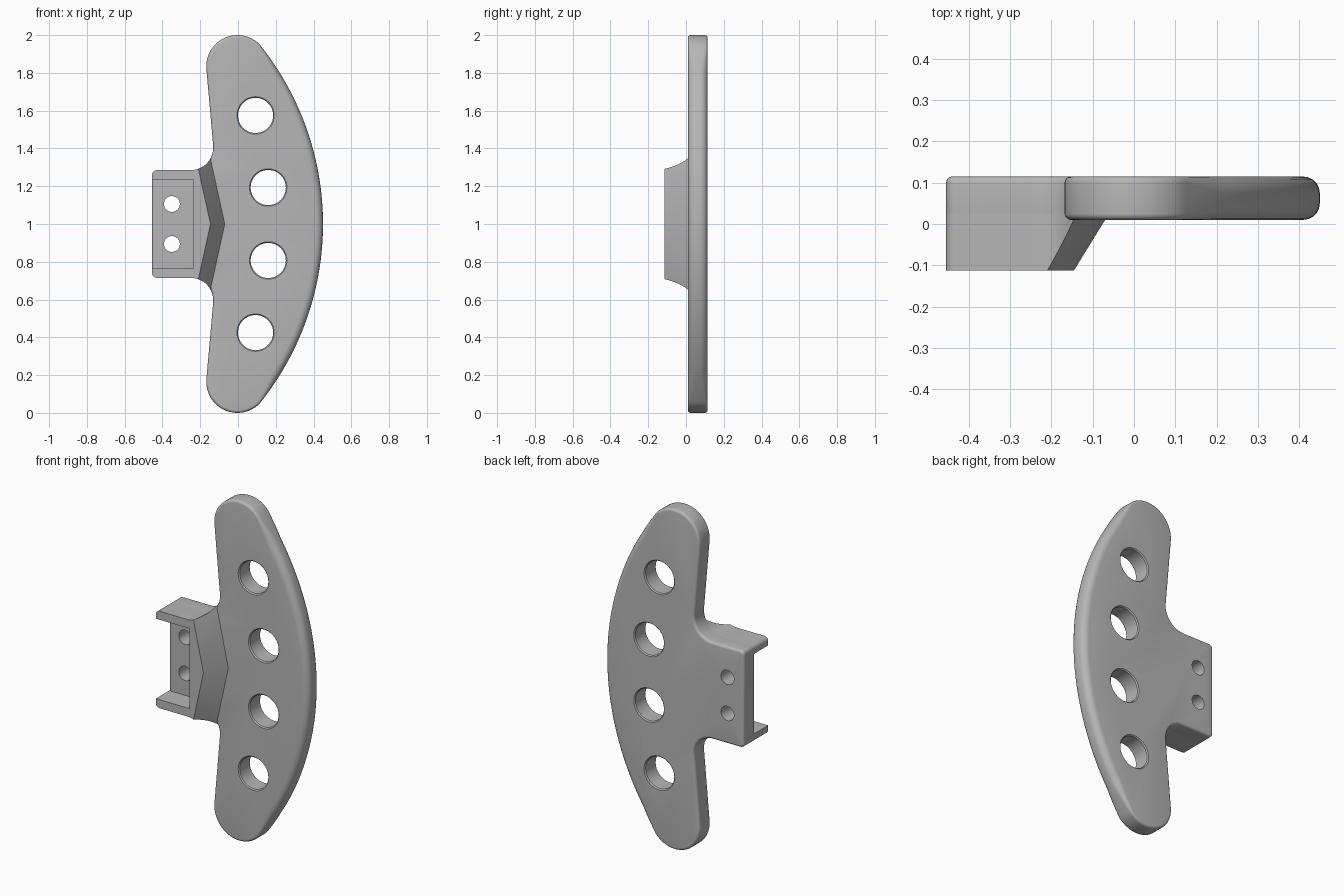
import bpy, bmesh
from math import cos, sin, radians, pi
from mathutils import Vector

if "Cube" in bpy.data.objects:
    bpy.data.objects.remove(bpy.data.objects["Cube"])

FRONT, BACK, BRACKET_FRONT = 0.01, 0.115, -0.113
MID = 1.0            # height of the mirror plane
EDGE, RIM = 0.015, 0.04   # small edge rounding, larger rounding on the outer arc

grey = bpy.data.materials.new("grey plastic")
grey.use_nodes = True
grey.diffuse_color = (0.47, 0.47, 0.47, 1)
grey.node_tree.nodes["Principled BSDF"].inputs["Base Color"].default_value = grey.diffuse_color


def arc(cx, cz, r, start, end, n):
    angles = [radians(start + (end - start) * i / n) for i in range(n + 1)]
    return [(cx + r * cos(a), cz + r * sin(a)) for a in angles]


def mirrored(points):
    return [(x, -z) for x, z in reversed(points)]


def finish(name, bm):
    bmesh.ops.recalc_face_normals(bm, faces=bm.faces)
    mesh = bpy.data.meshes.new(name)
    bm.to_mesh(mesh)
    bm.free()
    mesh.materials.append(grey)
    obj = bpy.data.objects.new(name, mesh)
    bpy.context.collection.objects.link(obj)
    return obj


def loft(rings):
    """Skin closed rings of 3D points and cap both ends."""
    bm = bmesh.new()
    loops = [[bm.verts.new(p) for p in ring] for ring in rings]
    n = len(loops[0])
    for a, b in zip(loops, loops[1:]):
        for i in range(n):
            j = (i + 1) % n
            bm.faces.new((a[i], a[j], b[j], b[i]))
    bm.faces.new(loops[0])
    bm.faces.new(loops[-1])
    return bm


def hole_cutter(x, z, sections):
    rings = [[(x + r * cos(i * pi / 24), y, z + r * sin(i * pi / 24)) for i in range(48)]
             for y, r in sections]
    return finish("hole_cutter", loft(rings))


def smooth(obj):
    bpy.ops.object.select_all(action="DESELECT")
    obj.select_set(True)
    bpy.context.view_layer.objects.active = obj
    bpy.ops.object.shade_smooth_by_angle(angle=radians(32))


# Upper half outline: outer arc, rounded tip, inner fillet, bracket corner
outer = arc(-1.064, 0, 1.514, 0, 38.2, 32)
tip = arc(-0.003, 0.835, 0.165, 38.2, 185, 24)[1:]
fillet = arc(-0.251, 0.405, 0.12, 5, -90, 14)
corner = arc(-0.43, 0.26, 0.025, 90, 180, 6)
half = outer + tip + fillet + corner
outline = half + mirrored(half[1:])

# Rounding radius at each outline point, blending out at the ends of the arc
rounding = [EDGE + (RIM - EDGE) * min(1, (len(outer) - 1 - i) / 5) if i < len(outer) else EDGE
            for i in range(len(half))]
rounding += rounding[:0:-1]

# Inward direction at each outline point
inward = []
for i in range(len(outline)):
    d = Vector(outline[(i + 1) % len(outline)]) - Vector(outline[i - 1])
    inward.append(Vector((-d.y, d.x)).normalized())


def plate_ring(angle, back):
    ring = []
    for p, w, n in zip(outline, rounding, inward):
        q = Vector(p) + n * w * (1 - cos(angle))
        depth = w * (1 - sin(angle))
        ring.append((q.x, BACK - depth if back else FRONT + depth, MID + q.y))
    return ring


# Plate with rounded edges
steps = [radians(18 * i) for i in range(6)]
rings = [plate_ring(a, False) for a in reversed(steps)] + [plate_ring(a, True) for a in steps]
plate = finish("curved_plate", loft(rings))

# Finger holes with chamfered rims, and small screw holes
cutters = []
for side in (1, -1):
    for x, h in ((0.093, 0.575), (0.16, 0.193)):
        r, c = 0.093, 0.006
        cutters.append(hole_cutter(x, MID + side * h, [
            (FRONT - c, r + 2 * c), (FRONT + c, r), (BACK - c, r), (BACK + c, r + 2 * c)]))
    cutters.append(hole_cutter(-0.35, MID + side * 0.106, [(FRONT - 0.1, 0.042), (BACK + 0.1, 0.042)]))
for cutter in cutters:
    mod = plate.modifiers.new("hole", "BOOLEAN")
    mod.operation = "DIFFERENCE"
    mod.solver = "EXACT"
    mod.object = cutter
bpy.context.view_layer.update()
cut_mesh = bpy.data.meshes.new_from_object(
    plate.evaluated_get(bpy.context.evaluated_depsgraph_get()))
plate.modifiers.clear()
plate.data = cut_mesh
for cutter in cutters:
    bpy.data.objects.remove(cutter)

# Channel bracket: C-shaped profile
c_half = [(0, fillet[0][1])] + fillet + corner + [(-0.455, 0.235), (-0.235, 0.235)]
profile = c_half + mirrored(c_half)
bm = loft([[(x, y, MID + h) for x, h in profile] for y in (BRACKET_FRONT, FRONT + 0.02)])

# Two sloped cuts meeting in a ridge
for side in (1, -1):
    bmesh.ops.bisect_plane(bm, geom=bm.verts[:] + bm.edges[:] + bm.faces[:], dist=1e-5,
                           plane_co=(-0.07, FRONT, MID), plane_no=(1, -0.615, 0.22 * side),
                           clear_outer=True)
    bmesh.ops.holes_fill(bm, edges=[e for e in bm.edges if e.is_boundary], sides=0)
bracket = finish("channel_bracket", bm)

for obj in (plate, bracket):
    smooth(obj)
